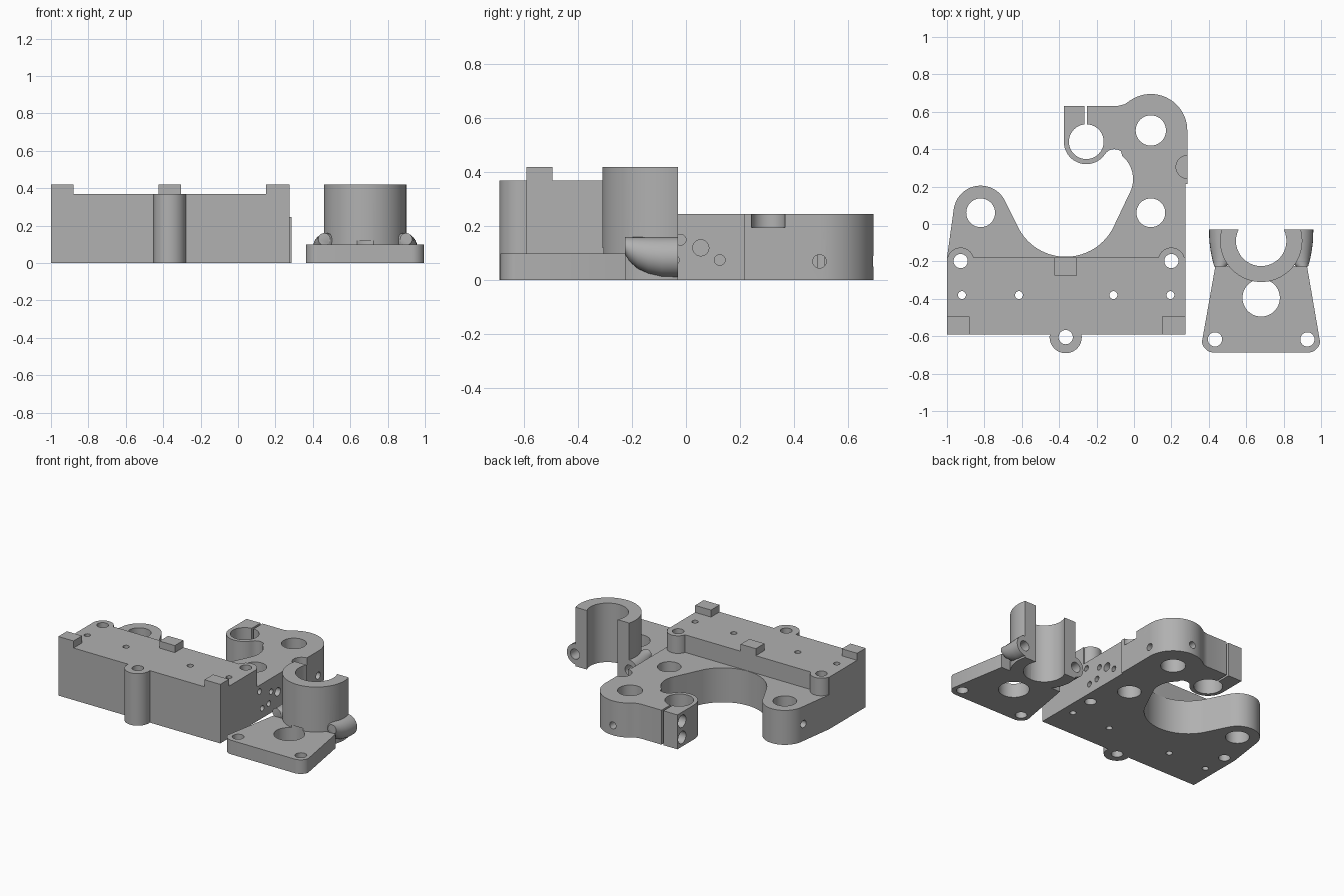
import bpy, bmesh, math
from mathutils import Matrix, Vector

cube = bpy.data.objects.get("Cube")
if cube:
    bpy.data.objects.remove(cube, do_unlink=True)

grey = bpy.data.materials.new("plain_grey")
grey.use_nodes = True
COLOUR = (0.44, 0.44, 0.44, 1)
grey.diffuse_color = COLOUR
grey.node_tree.nodes["Principled BSDF"].inputs["Base Color"].default_value = COLOUR


def make(name, bm):
    bmesh.ops.recalc_face_normals(bm, faces=bm.faces)
    mesh = bpy.data.meshes.new(name)
    bm.to_mesh(mesh)
    bm.free()
    mesh.materials.append(grey)
    obj = bpy.data.objects.new(name, mesh)
    bpy.context.collection.objects.link(obj)
    return obj


def arc(cx, cy, r, start, end, n=24):
    angles = [math.radians(start + (end - start) * i / n) for i in range(n + 1)]
    return [(cx + r * math.cos(a), cy + r * math.sin(a)) for a in angles]


def prism(name, outline, z0, z1):
    bm = bmesh.new()
    face = bm.faces.new([bm.verts.new((x, y, z0)) for x, y in outline])
    top = bmesh.ops.extrude_face_region(bm, geom=[face])["geom"]
    verts = [v for v in top if isinstance(v, bmesh.types.BMVert)]
    bmesh.ops.translate(bm, vec=(0, 0, z1 - z0), verts=verts)
    return make(name, bm)


def box(name, x0, x1, y0, y1, z0, z1):
    return prism(name, [(x0, y0), (x1, y0), (x1, y1), (x0, y1)], z0, z1)


def rod(name, start, end, r, sides=40):
    a, b = Vector(start), Vector(end)
    bm = bmesh.new()
    turn = (b - a).to_track_quat('Z', 'Y').to_matrix().to_4x4()
    bmesh.ops.create_cone(bm, cap_ends=True, segments=sides, radius1=r, radius2=r,
                          depth=(b - a).length,
                          matrix=Matrix.Translation((a + b) / 2) @ turn)
    return make(name, bm)


def combine(body, tool, operation):
    mod = body.modifiers.new("shape", 'BOOLEAN')
    mod.operation, mod.object, mod.solver = operation, tool, 'EXACT'
    bpy.context.view_layer.objects.active = body
    bpy.ops.object.modifier_apply(modifier=mod.name)
    bpy.data.objects.remove(tool, do_unlink=True)


def add(body, tool):
    combine(body, tool, 'UNION')


def cut(body, tool):
    combine(body, tool, 'DIFFERENCE')


def drill(body, x, y, r, z0=-0.1, z1=0.6):
    cut(body, rod("drill", (x, y, z0), (x, y, z1), r))


def finish(obj):
    bpy.ops.object.select_all(action='DESELECT')
    obj.select_set(True)
    bpy.context.view_layer.objects.active = obj
    bpy.ops.object.shade_smooth_by_angle(angle=math.radians(30))


# Carriage: low plate with bearing lobes and split rod clamp
outline = [(-1, -0.3), (0.275, -0.3), (0.275, 0.215), (0.285, 0.215)]
outline += arc(0.09, 0.5, 0.195, 0, 125)
outline += [(-0.05, 0.64), (-0.085, 0.632), (-0.375, 0.632)]
outline += arc(-0.255, 0.44, 0.12, 180, 325)
outline += arc(-0.105, 0.34, 0.06, 145, 55, 10)
outline += arc(-0.165, 0.24, 0.16, 50, -28)
outline += arc(-0.365, 0.11, 0.285, -28, -152, 36)
outline += arc(-0.82, 0.06, 0.145, 28, 172)
outline += [(-1, -0.18)]
carriage = prism("carriage", outline, 0, 0.245)

# Tall front block with screw bosses and locating tabs
add(carriage, box("block", -1, 0.275, -0.592, -0.178, 0, 0.37))
bosses = [(-0.927, -0.198, 0.072), (0.2, -0.198, 0.072), (-0.365, -0.605, 0.086)]
for x, y, r in bosses:
    add(carriage, rod("boss", (x, y, 0), (x, y, 0.37), r))
for x0, x1, y0 in [(-1, -0.88, -0.592), (0.15, 0.275, -0.592), (-0.425, -0.305, -0.275)]:
    add(carriage, box("tab", x0, x1, y0, y0 + 0.097, 0.33, 0.42))

# Vertical holes
for x, y, r in bosses:
    drill(carriage, x, y, 0.038)
for x in (-0.92, -0.615, -0.11, 0.195):
    drill(carriage, x, -0.38, 0.021)
for x, y, r in [(-0.82, 0.06, 0.077), (0.09, 0.06, 0.077), (0.09, 0.5, 0.081),
                (-0.255, 0.44, 0.093)]:
    drill(carriage, x, y, r)
drill(carriage, 0.287, 0.305, 0.062, 0.195, 0.3)
cut(carriage, box("slit", -0.265, -0.25, 0.5, 0.7, -0.1, 0.4))

# Side screw holes
for y, z, r in [(0.055, 0.12, 0.03), (0.125, 0.075, 0.02), (-0.045, 0.075, 0.02),
                (-0.02, 0.15, 0.02), (-0.12, 0.07, 0.02), (-0.15, 0.2, 0.02),
                (0.495, 0.07, 0.025)]:
    cut(carriage, rod("screw", (0.17, y, z), (0.4, y, z), r, 20))
for z in (0.065, 0.18):
    cut(carriage, rod("screw", (-0.45, 0.58, z), (-0.18, 0.58, z), 0.026, 20))
    cut(carriage, rod("screw_head", (-0.45, 0.58, z), (-0.32, 0.58, z), 0.044, 24))
cut(carriage, rod("screw", (-1.1, 0.06, 0.12), (-0.88, 0.06, 0.12), 0.026, 20))
cut(carriage, rod("screw", (0.09, 0.8, 0.07), (0.09, 0.56, 0.07), 0.025, 20))
finish(carriage)

# Separate clamp: tapered foot plate
CX = 0.68
foot = arc(0.43, -0.62, 0.068, 190, 270, 8) + arc(0.928, -0.62, 0.068, 270, 350, 8)
foot += [(0.925, -0.225), (0.435, -0.225)]
clamp = prism("motor_clamp", foot, 0, 0.1)
add(clamp, rod("sleeve", (CX, -0.09, 0), (CX, -0.09, 0.42), 0.22, 64))


# Rounded screw ears on both sides of the half sleeve
def ear(side):
    bm = bmesh.new()
    rings = []
    for y, r in [(0.02, 0.075), (-0.09, 0.074), (-0.14, 0.068), (-0.18, 0.058),
                 (-0.21, 0.045), (-0.226, 0.032)]:
        out = 0.28 - 0.03 * max(0, (-0.03 - y) / 0.2) ** 2
        rings.append([bm.verts.new((CX + side * (out - r) + r * px, y, 0.16 - r + r * pz))
                      for px, pz in arc(0, 0, 1, 0, 345, 23)])
    for a, b in zip(rings, rings[1:]):
        for i in range(len(a)):
            j = (i + 1) % len(a)
            bm.faces.new((a[i], a[j], b[j], b[i]))
    bm.faces.new(rings[0])
    bm.faces.new(rings[-1])
    return make("ear", bm)


for side in (-1, 1):
    add(clamp, ear(side))

# Half opening and holes
cut(clamp, box("open_side", 0.3, 1.1, -0.03, 0.3, -0.1, 0.6))
drill(clamp, CX, -0.09, 0.135)
drill(clamp, CX, -0.395, 0.1, -0.1, 0.12)
for side in (-1, 1):
    drill(clamp, CX + side * 0.247, -0.617, 0.038)
    x = CX + side * 0.215
    cut(clamp, rod("screw", (x, -0.17, 0.085), (x, 0.1, 0.085), 0.036, 24))
finish(clamp)
